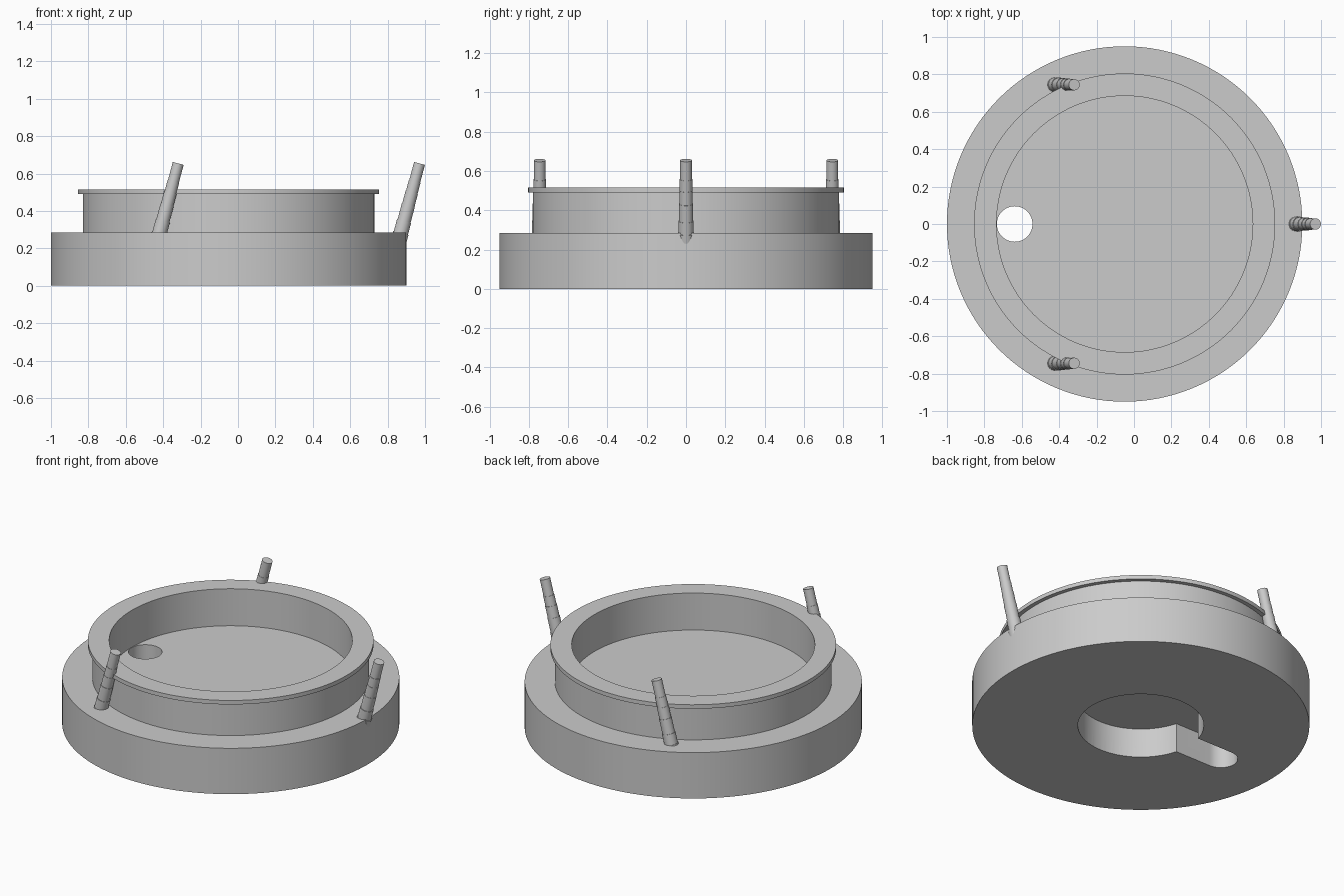
import bpy, bmesh, math
from mathutils import Matrix, Vector

if "Cube" in bpy.data.objects:
    bpy.data.objects.remove(bpy.data.objects["Cube"])

CX = -0.05          # body axis
HOLE_X = -0.638     # cable hole centre
HOLE_R = 0.095
RECESS_R = 0.355
RECESS_TOP = 0.182

grey = bpy.data.materials.new("light grey")
grey.use_nodes = True
grey.diffuse_color = (0.6, 0.6, 0.6, 1)
grey.node_tree.nodes["Principled BSDF"].inputs["Base Color"].default_value = (0.6, 0.6, 0.6, 1)


def finish(bm, name):
    bmesh.ops.recalc_face_normals(bm, faces=bm.faces[:])
    mesh = bpy.data.meshes.new(name)
    bm.to_mesh(mesh)
    bm.free()
    mesh.materials.append(grey)
    ob = bpy.data.objects.new(name, mesh)
    bpy.context.collection.objects.link(ob)
    return ob


def lathe(name, profile, steps):
    """Revolve (radius, height) points about z into a closed solid."""
    bm = bmesh.new()
    verts = [bm.verts.new((r, 0, z)) for r, z in profile]
    edges = [bm.edges.new(pair) for pair in zip(verts, verts[1:])]
    bmesh.ops.spin(bm, geom=verts + edges, cent=(0, 0, 0), axis=(0, 0, 1),
                   angle=math.tau, steps=steps)
    bmesh.ops.remove_doubles(bm, verts=bm.verts[:], dist=1e-5)
    return finish(bm, name)


def prism(name, outline, z0, z1):
    """Extrude a flat outline from z0 to z1."""
    bm = bmesh.new()
    face = bm.faces.new([bm.verts.new((x, y, z0)) for x, y in outline])
    top = bmesh.ops.extrude_face_region(bm, geom=[face])["geom"]
    bmesh.ops.translate(bm, vec=(0, 0, z1 - z0),
                        verts=[g for g in top if isinstance(g, bmesh.types.BMVert)])
    return finish(bm, name)


def arc(cx, r, a0, a1, n):
    return [(cx + r * math.cos(a0 + (a1 - a0) * i / n),
             r * math.sin(a0 + (a1 - a0) * i / n)) for i in range(n + 1)]


def activate(ob):
    bpy.ops.object.select_all(action='DESELECT')
    ob.select_set(True)
    bpy.context.view_layer.objects.active = ob


def smooth(ob):
    activate(ob)
    bpy.ops.object.shade_smooth_by_angle(angle=math.radians(30))


def cut(ob, cutter):
    activate(ob)
    mod = ob.modifiers.new("cut", 'BOOLEAN')
    mod.operation = 'DIFFERENCE'
    mod.solver = 'EXACT'
    mod.object = cutter
    bpy.ops.object.modifier_apply(modifier=mod.name)
    bpy.data.objects.remove(cutter)


# Round base with a raised collar and an overhanging lip
body = lathe("base_and_collar", [
    (0, 0), (0.95, 0), (0.95, 0.285), (0.78, 0.285), (0.78, 0.49),
    (0.805, 0.49), (0.805, 0.515), (0.685, 0.515), (0.685, 0.285), (0, 0.285)], 128)
body.location.x = CX
bpy.context.view_layer.update()

# Keyhole recess underneath: round pocket plus a slot leading to the hole
slot_r = HOLE_R + 0.001
half = math.asin(slot_r / RECESS_R)
keyhole = arc(CX, RECESS_R, -math.pi + half, math.pi - half, 72)
keyhole += arc(HOLE_X, slot_r, math.pi / 2, 3 * math.pi / 2, 24)
cut(body, prism("keyhole_cutter", keyhole, -0.1, RECESS_TOP))

# Cable hole through the floor
cut(body, prism("hole_cutter", arc(HOLE_X, HOLE_R, 0, math.tau, 48)[:-1], -0.2, 0.4))
smooth(body)

# Three leaning pins, stepped wider towards the base
TILT = math.radians(15)
LENGTH = 0.62
steps = [(0.030, 0.52), (0.032, 0.46), (0.034, 0.39), (0.036, 0.30), (0.039, 0.235), (0.042, 0)]
profile, top = [(0, LENGTH)], LENGTH
for radius, low in steps:
    profile += [(radius, top), (radius, low)]
    top = low
profile.append((0, 0))

for i, name in enumerate(("left_pin", "back_pin", "front_pin")):
    a = math.tau * i / 3
    pin = lathe(name, profile, 32)
    foot = Vector((CX + 0.86 * math.cos(a), 0.86 * math.sin(a), 0.055))
    pin.matrix_world = Matrix.Translation(foot) @ Matrix.Rotation(TILT, 4, 'Y')
    smooth(pin)
